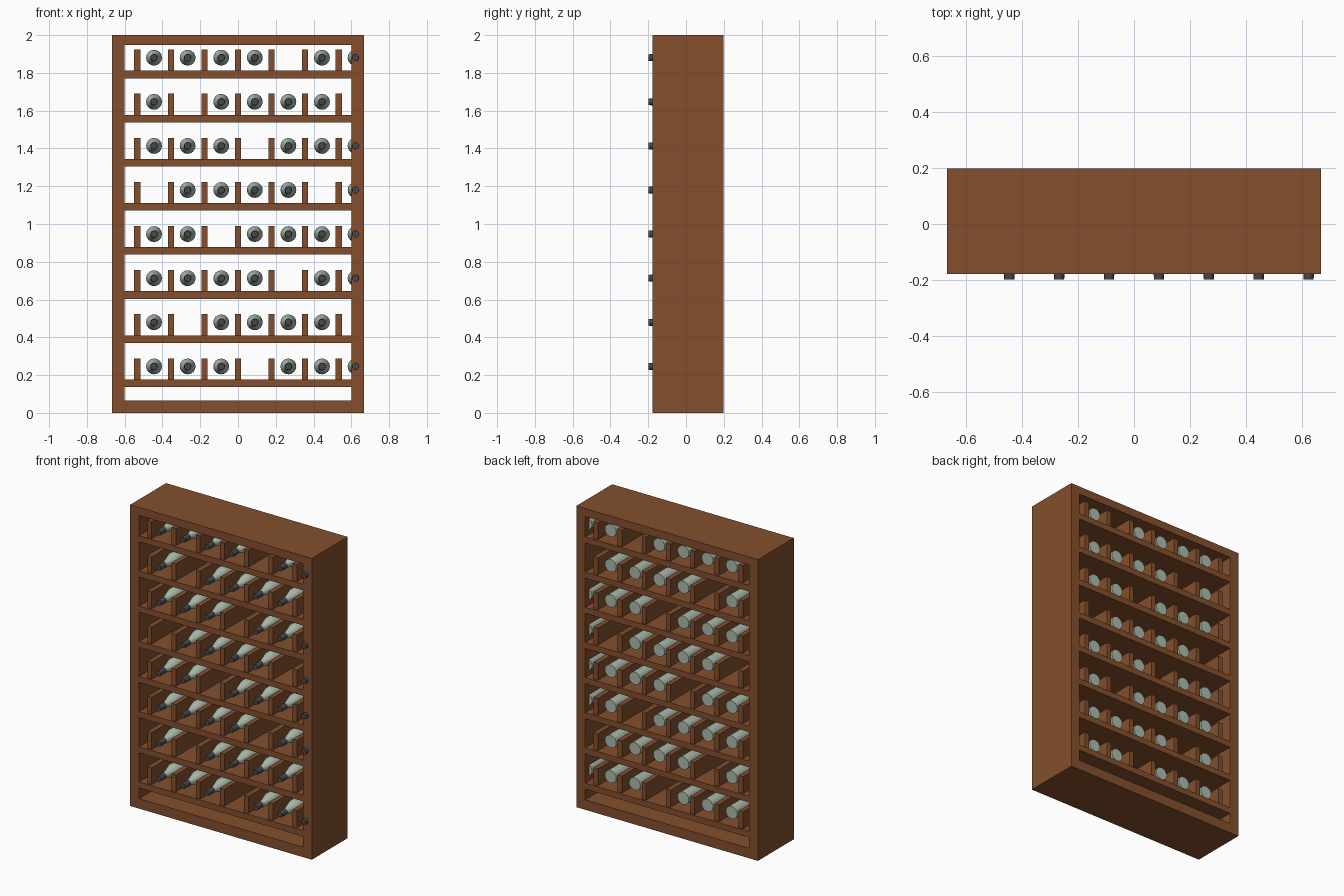
import bpy, bmesh, math
from mathutils import Matrix, Vector

if "Cube" in bpy.data.objects:
    bpy.data.objects.remove(bpy.data.objects["Cube"], do_unlink=True)


def material(name, rgb):
    m = bpy.data.materials.new(name)
    m.use_nodes = True
    m.diffuse_color = (*rgb, 1)
    m.node_tree.nodes["Principled BSDF"].inputs["Base Color"].default_value = (*rgb, 1)
    return m


WOOD = material("brown_wood", (0.23, 0.078, 0.027))
GLASS = material("pale_green_glass", (0.41, 0.50, 0.42))
CAP = material("dark_grey_cap", (0.06, 0.065, 0.07))


def place(name, mesh, loc=(0, 0, 0)):
    ob = bpy.data.objects.new(name, mesh)
    ob.location = loc
    bpy.context.collection.objects.link(ob)
    return ob


def box(name, x0, x1, y0, y1, z0, z1):
    bm = bmesh.new()
    bmesh.ops.create_cube(bm, size=1)
    bmesh.ops.scale(bm, vec=(x1 - x0, y1 - y0, z1 - z0), verts=bm.verts)
    mesh = bpy.data.meshes.new(name)
    bm.to_mesh(mesh)
    bm.free()
    mesh.materials.append(WOOD)
    return place(name, mesh, ((x0 + x1) / 2, (y0 + y1) / 2, (z0 + z1) / 2))


def lathe(name, profile, mat, sides=16):
    """Spin (radius, y) points round the y axis."""
    bm = bmesh.new()
    vs = [bm.verts.new((r, y, 0)) for r, y in profile]
    es = [bm.edges.new(pair) for pair in zip(vs, vs[1:])]
    bmesh.ops.spin(bm, geom=vs + es, cent=(0, 0, 0), axis=(0, 1, 0),
                   angle=math.tau, steps=sides)
    bmesh.ops.remove_doubles(bm, verts=bm.verts, dist=1e-5)
    bmesh.ops.recalc_face_normals(bm, faces=bm.faces)
    mesh = bpy.data.meshes.new(name)
    bm.to_mesh(mesh)
    bm.free()
    mesh.materials.append(mat)
    for p in mesh.polygons:
        p.use_smooth = True
    mesh.set_sharp_from_angle(angle=math.radians(35))
    return mesh


# Outer frame
W, IN = 0.667, 0.602
FRONT, BACK = -0.178, 0.198
box("right_side", -W, -IN, FRONT, BACK, 0, 2)
box("left_side", IN, W, FRONT, BACK, 0, 2)
box("top_board", -IN, IN, FRONT, BACK, 1.947, 2)
box("bottom_board", -IN, IN, FRONT, BACK, 0, 0.066)

# Bottle and cap meshes shared by every bottle
bottle = lathe("bottle", [(0, 0.157), (0.042, 0.157), (0.042, -0.04), (0.038, -0.062),
                          (0.029, -0.09), (0.020, -0.12), (0.017, -0.145), (0, -0.145)], GLASS)
cap = lathe("cap", [(0, -0.14), (0.020, -0.14), (0.018, -0.198), (0, -0.198)], CAP, 12)

# Shelves, dividers and bottles, with every fifth place left empty
ROWS, COLS, PITCH, STEP = 8, 7, 0.1778, 0.2335
for row in range(ROWS):
    z = 0.177 + row * STEP
    box(f"shelf_{row}", -IN, IN, FRONT, BACK, z - 0.04, z)
    for col in range(COLS):
        x = (col - 3) * PITCH
        box(f"divider_{row}_{col}", x - 0.016, x + 0.016,
            FRONT + 0.012, BACK - 0.012, z, z + 0.112)
        if (row * COLS + col) % 5 != 3:
            spot = (x + PITCH / 2, 0, z + 0.069)
            place(f"bottle_{row}_{col}", bottle, spot)
            place(f"cap_{row}_{col}", cap, spot)
